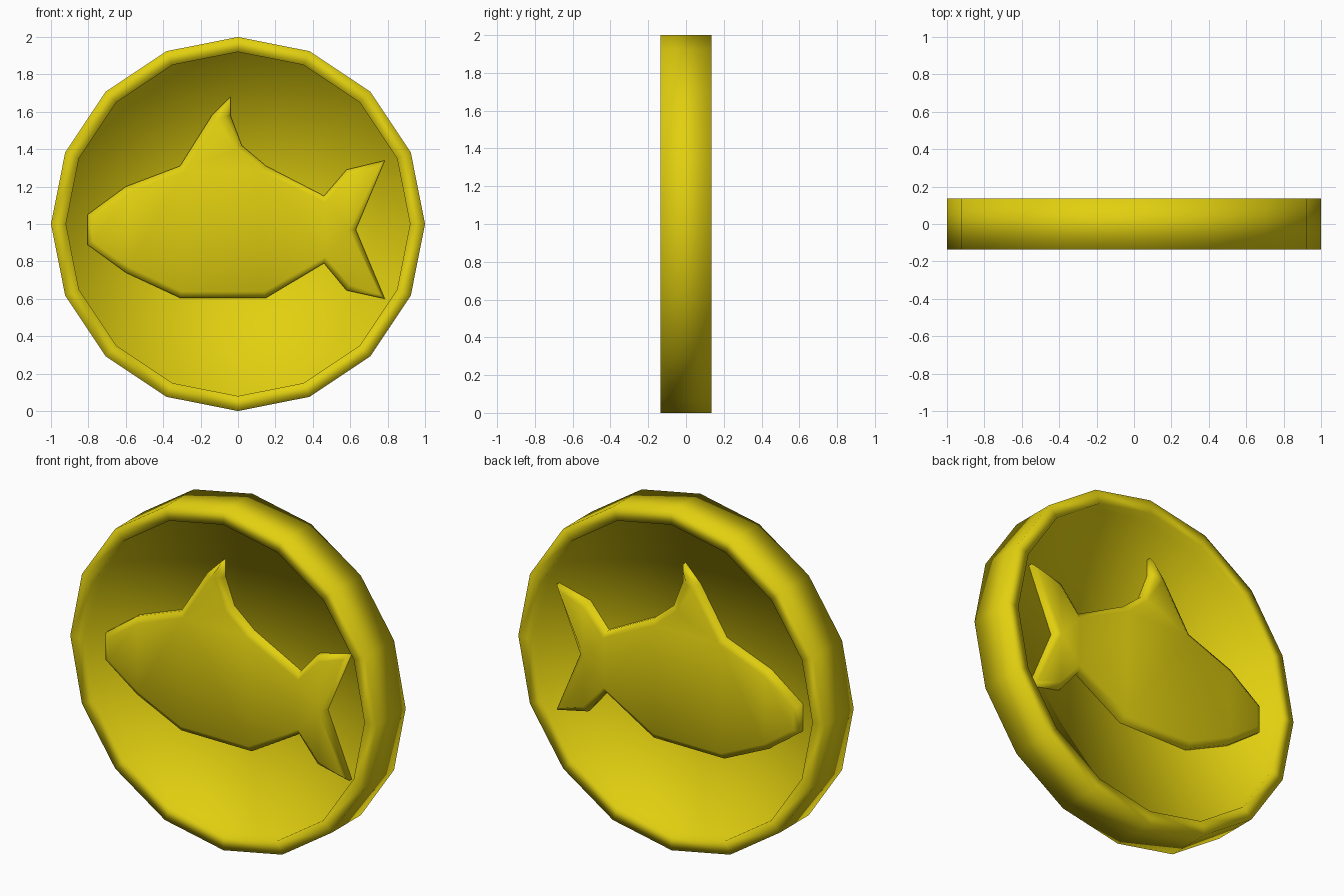
import bpy, bmesh, math

if "Cube" in bpy.data.objects:
    bpy.data.objects.remove(bpy.data.objects["Cube"])

gold = bpy.data.materials.new("yellow gold")
gold.diffuse_color = (0.76, 0.63, 0.005, 1)
gold.use_nodes = True
gold.node_tree.nodes["Principled BSDF"].inputs["Base Color"].default_value = gold.diffuse_color

SIDES = 16


def finish(bm, name):
    bmesh.ops.recalc_face_normals(bm, faces=bm.faces)
    for f in bm.faces:
        f.smooth = True
    me = bpy.data.meshes.new(name)
    bm.to_mesh(me)
    bm.free()
    me.materials.append(gold)
    ob = bpy.data.objects.new(name, me)
    bpy.context.collection.objects.link(ob)
    return ob


# coin body: raised rim and recessed disc, lathed around the y axis
bm = bmesh.new()
profile = [(0.92, -0.06), (0.92, -0.135), (1.0, -0.135),
           (1.0, 0.135), (0.92, 0.135), (0.92, 0.06)]
rings = []
for r, y in profile:
    rings.append([bm.verts.new((r * math.cos(2 * math.pi * i / SIDES), y,
                                1 + r * math.sin(2 * math.pi * i / SIDES)))
                  for i in range(SIDES)])
for a, b in zip(rings, rings[1:]):
    for i in range(SIDES):
        j = (i + 1) % SIDES
        bm.faces.new((a[i], a[j], b[j], b[i]))
for ring, y in ((rings[0], -0.06), (rings[-1], 0.06)):
    centre = bm.verts.new((0, y, 1))
    for i in range(SIDES):
        bm.faces.new((centre, ring[i], ring[(i + 1) % SIDES]))
finish(bm, "coin_body")

# fish relief: outline extruded through the coin, with a soft edge on both faces
outline = [(-.805, 1.05), (-.6, 1.2), (-.31, 1.31), (-.14, 1.58), (-.04, 1.68),
           (-.04, 1.58), (.02, 1.42), (.15, 1.31), (.46, 1.15), (.58, 1.29),
           (.785, 1.34), (.63, .97), (.785, .6), (.58, .645), (.46, .79),
           (.15, .605), (-.31, .605), (-.6, .74), (-.805, .89)]
bm = bmesh.new()
front = [bm.verts.new((x, -0.085, z)) for x, z in outline]
back = [bm.verts.new((x, 0.085, z)) for x, z in outline]
caps = [bm.faces.new(front), bm.faces.new(back[::-1])]
n = len(outline)
for i in range(n):
    j = (i + 1) % n
    bm.faces.new((front[i], back[i], back[j], front[j]))
bmesh.ops.recalc_face_normals(bm, faces=bm.faces)
bmesh.ops.inset_individual(bm, faces=caps, thickness=0.035, depth=0.02,
                           use_even_offset=False)
bmesh.ops.triangulate(bm, faces=[f for f in bm.faces if len(f.verts) > 4])
finish(bm, "fish_relief")
